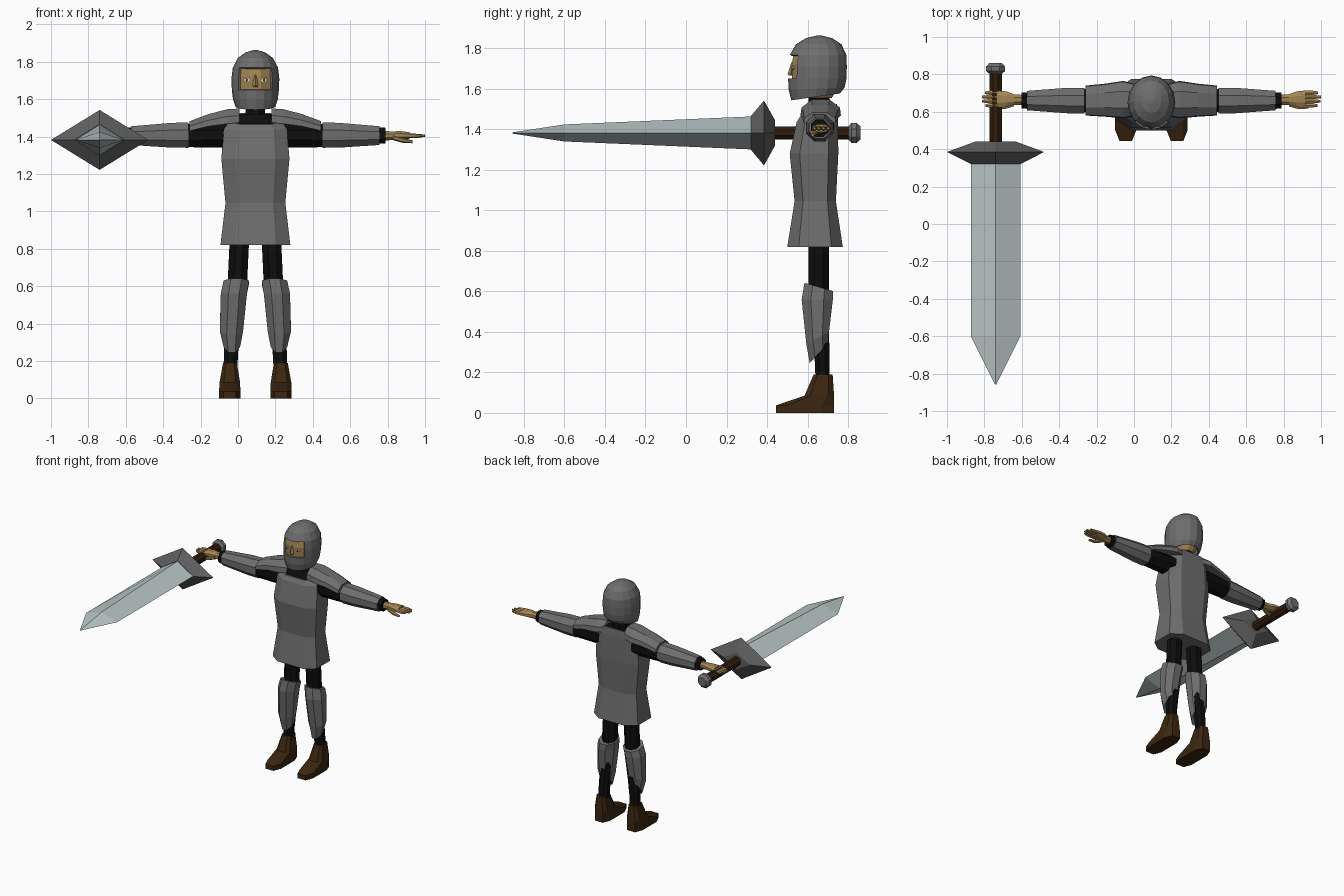
import bpy, bmesh, math

if "Cube" in bpy.data.objects:
    bpy.data.objects.remove(bpy.data.objects["Cube"])

CX, CY = 0.093, 0.655      # body centre line


def material(name, r, g, b):
    m = bpy.data.materials.new(name)
    m.diffuse_color = (r, g, b, 1)
    m.use_nodes = True
    m.node_tree.nodes["Principled BSDF"].inputs["Base Color"].default_value = m.diffuse_color
    return m


STEEL = material("grey steel", .155, .155, .155)
DARK_STEEL = material("dark steel", .115, .115, .118)
BLADE = material("pale blade", .50, .57, .57)
BLACK = material("black cloth", .004, .004, .004)
SKIN = material("tan skin", .36, .235, .085)
LEATHER = material("brown leather", .045, .019, .005)
GRIP = material("dark brown grip", .03, .012, .004)
WHITE = material("eye white", .75, .75, .75)


def poly(n, phase=None, p=1.0):
    """Unit outline; p below 1 makes it boxier."""
    phase = math.pi / n if phase is None else phase
    pts = []
    for i in range(n):
        a = phase + 2 * math.pi * i / n
        c, s = round(math.cos(a), 6), round(math.sin(a), 6)
        pts.append((math.copysign(abs(c) ** p, c), math.copysign(abs(s) ** p, s)))
    mu, mv = max(abs(u) for u, v in pts), max(abs(v) for u, v in pts)
    return [(u / mu, v / mv) for u, v in pts]


def loft(name, axis, stations, prof, mat, cx=0.0, side=1, skip=None, caps=True):
    """Stations: (along, centre u, centre v, radius u, radius v[, tilt])."""
    bm = bmesh.new()
    rings = []
    for st in stations:
        t, cu, cv, ru, rv = st[:5]
        tilt = st[5] if len(st) > 5 else 0
        ring = []
        for pu, pv in prof:
            u, v, w = cu + ru * pu, cv + rv * pv, t + tilt * pv
            x, y, z = {'x': (w, u, v), 'y': (u, w, v), 'z': (u, v, w)}[axis]
            ring.append(bm.verts.new((cx + side * x, y, z)))
        rings.append(ring)
    n = len(prof)
    for r in range(len(rings) - 1):
        a, b = rings[r], rings[r + 1]
        for i in range(n):
            j = (i + 1) % n
            if skip and skip(r, i):
                continue
            bm.faces.new((a[i], a[j], b[j], b[i]))
    if caps:
        bm.faces.new(rings[0])
        bm.faces.new(rings[-1])
    bmesh.ops.recalc_face_normals(bm, faces=bm.faces)
    me = bpy.data.meshes.new(name)
    bm.to_mesh(me)
    bm.free()
    me.materials.append(mat)
    ob = bpy.data.objects.new(name, me)
    bpy.context.collection.objects.link(ob)
    return ob


OCT = poly(8)
BOXY = poly(8, None, .6)
DIAMOND = poly(4, 0)
ARCH = [(-1, 0), (-.95, .5), (-.45, 1), (.45, 1), (.95, .5), (1, 0)]

# Tunic, collar and neck
loft("tunic", 'z', [(.82, 0, .637, .187, .137), (1.045, 0, .638, .16, .102),
                    (1.28, 0, .632, .182, .12), (1.45, 0, .648, .168, .102, .015),
                    (1.495, 0, .655, .14, .09, .03)], BOXY, STEEL, CX)
loft("collar", 'z', [(1.44, 0, .652, .155, .09), (1.52, 0, .66, .10, .07)],
     BOXY, BLACK, CX)
loft("neck", 'z', [(1.48, 0, .66, .055, .055), (1.60, 0, .655, .048, .05)],
     OCT, BLACK, CX)

# Head inside the helmet
loft("head", 'z', [(1.555, 0, .645, .06, .075), (1.60, 0, .64, .09, .105),
                   (1.65, 0, .645, .105, .122), (1.72, 0, .65, .113, .128),
                   (1.79, 0, .65, .095, .115), (1.82, 0, .65, .06, .08)],
     poly(12), SKIN, CX)
loft("nose", 'z', [(1.665, 0, .52, .013, .014), (1.675, 0, .518, .015, .016),
                   (1.73, 0, .526, .006, .006)], DIAMOND, SKIN, CX)
for side, tag in ((-1, "left"), (1, "right")):
    loft("eye_" + tag, 'y', [(.523, .047, 1.702, .017, .009),
                             (.532, .047, 1.702, .017, .009)],
         poly(6, 0), WHITE, CX, side)
    loft("pupil_" + tag, 'y', [(.520, .046, 1.702, .006, .007),
                               (.528, .046, 1.702, .006, .007)],
         poly(6, 0), LEATHER, CX, side)

# Helmet with the face opening left out at the front
helmet = loft("helmet", 'z',
              [(1.56, 0, .64, .107, .12, .017), (1.60, 0, .645, .12, .138, .006),
               (1.65, 0, .648, .126, .144), (1.71, 0, .65, .128, .144),
               (1.768, 0, .652, .121, .139), (1.82, 0, .655, .094, .112),
               (1.85, 0, .657, .052, .065), (1.862, 0, .657, .012, .015)],
              poly(16, 0), STEEL, CX, caps=False,
              skip=lambda r, i: r in (2, 3) and 10 <= i <= 13)
bm = bmesh.new()
bm.from_mesh(helmet.data)
crown = [v for v in bm.verts if v.co.z > 1.86]
bmesh.ops.contextual_create(bm, geom=crown)
bmesh.ops.recalc_face_normals(bm, faces=bm.faces)
# An open shell: make sure the crown faces upward
bm.normal_update()
if max(bm.faces, key=lambda f: f.calc_center_median().z).normal.z < 0:
    bmesh.ops.reverse_faces(bm, faces=bm.faces)
bm.to_mesh(helmet.data)
bm.free()
thick = helmet.modifiers.new("thickness", 'SOLIDIFY')
thick.thickness = .012
thick.offset = -1

for side, tag in ((-1, "left_"), (1, "right_")):
    # Arms
    loft(tag + "upper_arm", 'x', [(.12, .66, 1.41, .07, .068),
                                  (.37, .66, 1.405, .06, .062)], OCT, BLACK, CX, side)
    loft(tag + "shoulder_pad", 'x',
         [(.085, .663, 1.475, .085, .075), (.15, .665, 1.468, .10, .078),
          (.25, .662, 1.455, .088, .065), (.352, .66, 1.43, .08, .052)],
         ARCH, STEEL, CX, side)
    loft(tag + "bracer", 'x',
         [(.358, .66, 1.408, .068, .068), (.45, .66, 1.407, .068, .066),
          (.664, .66, 1.405, .052, .05)], OCT, STEEL, CX, side)
    loft(tag + "cuff", 'x', [(.65, .66, 1.405, .045, .044),
                             (.695, .66, 1.405, .042, .042)], OCT, BLACK, CX, side)

    # Hands: palm, four fingers and a thumb
    loft(tag + "palm", 'x',
         [(.68, .663, 1.403, .027, .026), (.735, .665, 1.405, .028, .023),
          (.775, .667, 1.407, .042, .022), (.825, .668, 1.405, .046, .018)],
         OCT, SKIN, CX, side)
    for k, tip in enumerate((.888, .905, .907, .89)):
        y = .634 + k * .0225
        loft(tag + "finger_%d" % (k + 1), 'x',
             [(.815, y, 1.405, .0115, .014), (.86, y, 1.403, .0115, .012),
              (tip, y, 1.405, .007, .006)], poly(6), SKIN, CX, side)
    loft(tag + "thumb", 'x',
         [(.735, .645, 1.395, .016, .014), (.785, .628, 1.380, .014, .013),
          (.84, .625, 1.372, .008, .008)], poly(6), SKIN, CX, side)

    # Legs
    loft(tag + "leg", 'z', [(.12, .135, .675, .036, .034), (.25, .13, .672, .038, .036),
                            (.6, .097, .655, .052, .05), (.86, .085, .655, .052, .05)],
         OCT, BLACK, CX, side)
    loft(tag + "greave", 'z',
         [(.295, .126, .655, .044, .044, .05), (.37, .128, .65, .062, .056, .03),
          (.56, .115, .648, .07, .077), (.622, .102, .655, .068, .07, -.02)],
         OCT, STEEL, CX, side)
    loft(tag + "boot", 'z',
         [(0, .137, .5875, .057, .1435), (.037, .137, .5875, .057, .1435),
          (.085, .137, .658, .055, .073), (.19, .136, .677, .037, .047)],
         BOXY, LEATHER, CX, side)

# Sword held forward in the left hand of the frame
SX, SZ = -.74, 1.382


def sword_part(name, stations, prof, mat):
    loft(name, 'y', [(y, 0, SZ, rx, rz) for y, rx, rz in stations], prof, mat, SX)


sword_part("blade", [(.34, .132, .082), (-.6, .132, .042), (-.857, .004, .003)],
           DIAMOND, BLADE)
sword_part("guard", [(.44, .11, .062), (.385, .26, .16), (.322, .135, .085)],
           DIAMOND, DARK_STEEL)
sword_part("grip", [(.42, .033, .033), (.82, .033, .033)], OCT, GRIP)
sword_part("pommel", [(.80, .03, .03), (.817, .05, .05), (.842, .05, .05),
                      (.862, .032, .032)], OCT, STEEL)
